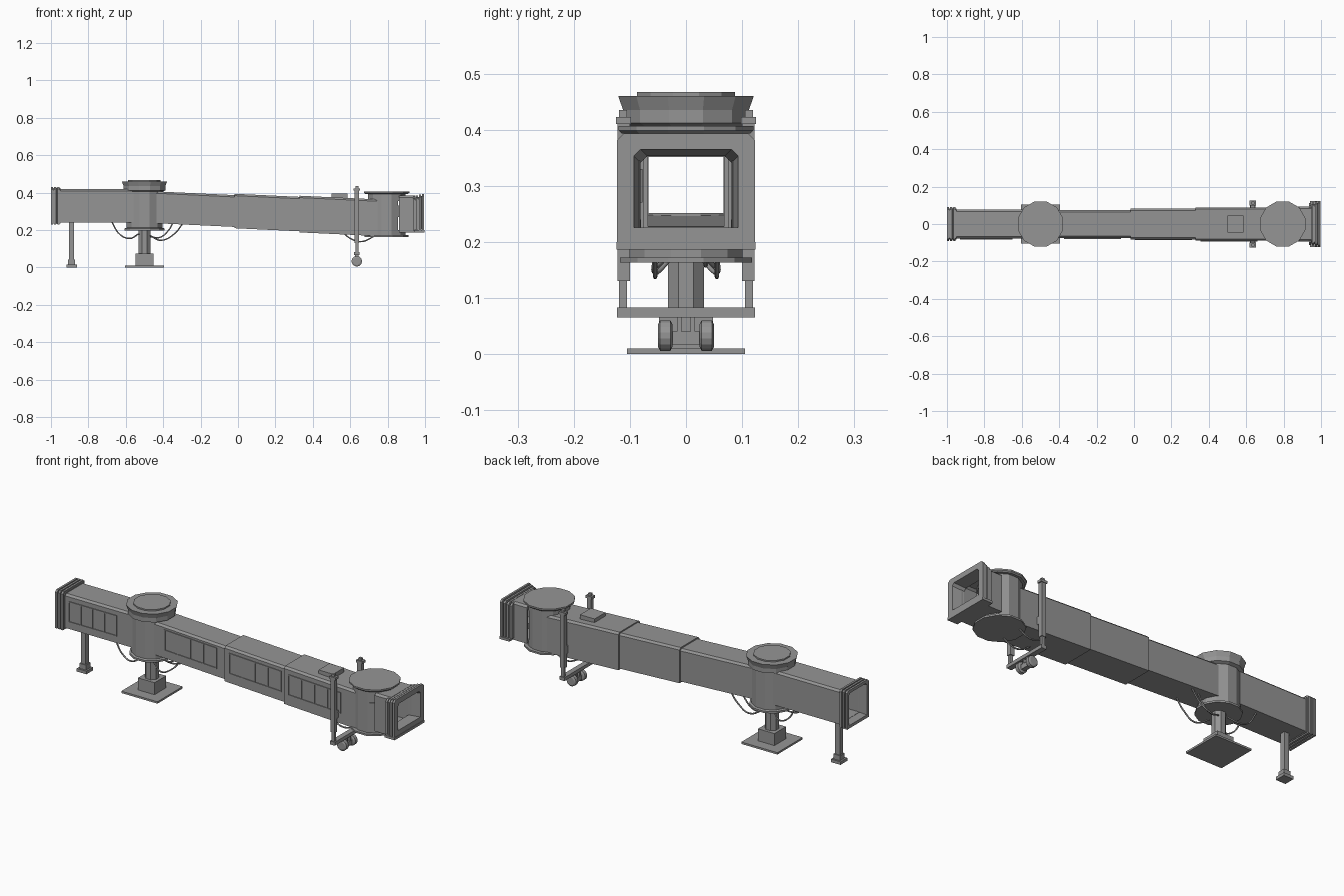
import bpy, bmesh, math
from mathutils import Vector

cube = bpy.data.objects.get("Cube")
if cube:
    bpy.data.objects.remove(cube)

grey = bpy.data.materials.new("plain grey")
grey.use_nodes = True
grey.diffuse_color = (0.3, 0.3, 0.3, 1)
grey.node_tree.nodes["Principled BSDF"].inputs["Base Color"].default_value = (0.3, 0.3, 0.3, 1)

SLOPE = -0.047          # fall of the telescoping walkway
START = -0.41


def finish(name, bm):
    bmesh.ops.recalc_face_normals(bm, faces=bm.faces)
    mesh = bpy.data.meshes.new(name)
    bm.to_mesh(mesh)
    bm.free()
    mesh.materials.append(grey)
    ob = bpy.data.objects.new(name, mesh)
    bpy.context.collection.objects.link(ob)
    return ob


def box(name, x, y, z, slope=0.0):
    """Box from (low, high) ranges, sheared in z along x."""
    bm = bmesh.new()
    bmesh.ops.create_cube(bm, size=1)
    for v in bm.verts:
        v.co = Vector([(a + b) / 2 + c * (b - a) for c, (a, b) in zip(v.co, (x, y, z))])
        v.co.z += slope * (v.co.x - START)
    return finish(name, bm)


def lathe(name, cx, profile, sides=12, cy=0.0):
    """Faceted turned solid from (radius, z) points."""
    bm = bmesh.new()
    rings = []
    for r, z in profile:
        angles = [math.tau * (i + 0.5) / sides for i in range(sides)]
        rings.append([bm.verts.new((cx + r * math.cos(a), cy + r * math.sin(a), z)) for a in angles])
    for a, b in zip(rings, rings[1:]):
        for i in range(sides):
            j = (i + 1) % sides
            bm.faces.new((a[i], a[j], b[j], b[i]))
    bm.faces.new(rings[0])
    bm.faces.new(rings[-1])
    return finish(name, bm)


def sleeve(name, outer, wall, cut=0.01):
    """Open-ended hollow box; outer = (x, half width, bottom, top) stations."""
    wy, wz = wall
    (xa, ha, ba, ta), (xb, hb, bb, tb) = outer[0], outer[-1]
    inner = [(xb, hb - wy, bb + wz, tb - wz), (xa, ha - wy, ba + wz, ta - wz)]
    bm = bmesh.new()
    loops = []
    for x, h, b, t in list(outer) + inner:
        pts = [(-h, b), (h, b), (h, t - cut), (h - cut, t), (cut - h, t), (-h, t - cut)]
        loops.append([bm.verts.new((x, y, z)) for y, z in pts])
    for a, b in zip(loops, loops[1:] + loops[:1]):
        for i in range(6):
            j = (i + 1) % 6
            bm.faces.new((a[i], a[j], b[j], b[i]))
    return finish(name, bm)


def cut_passage(ob, x, y, z):
    cutter = box("passage_cutter", x, y, z)
    cutter.hide_render = True
    mod = ob.modifiers.new("passage", 'BOOLEAN')
    mod.operation, mod.object, mod.solver = 'DIFFERENCE', cutter, 'EXACT'
    bpy.context.view_layer.objects.active = ob
    bpy.ops.object.modifier_apply(modifier=mod.name)
    bpy.data.objects.remove(cutter)


def window_band(name, x0, x1, y, z0, z1, slope=0.0):
    """Thin frame with four panes on the front wall."""
    ys, t = (y - 0.004, y + 0.001), 0.005
    for label, z in (("sill", (z0, z0 + t)), ("head", (z1 - t, z1))):
        box(f"{name}_window_{label}", (x0, x1), ys, z, slope)
    step = (x1 - x0 - t) / 4
    for i in range(5):
        xa = x0 + i * step
        box(f"{name}_window_post_{i + 1}", (xa, xa + t), ys, (z0, z1), slope)


def cable(name, points, radius=0.004):
    data = bpy.data.curves.new(name, 'CURVE')
    data.dimensions, data.bevel_depth = '3D', radius
    data.bevel_resolution, data.resolution_u = 1, 6
    sp = data.splines.new('BEZIER')
    sp.bezier_points.add(len(points) - 1)
    for p, co in zip(sp.bezier_points, points):
        p.co = co
        p.handle_left_type = p.handle_right_type = 'AUTO'
    data.materials.append(grey)
    bpy.context.collection.objects.link(bpy.data.objects.new(name, data))


# Fixed walkway and its terminal bellows
sleeve("fixed_walkway", [(-0.96, 0.078, 0.24, 0.418), (-0.56, 0.078, 0.24, 0.418)], (0.009, 0.012))
window_band("fixed_walkway", -0.93, -0.65, -0.078, 0.275, 0.385)
ribs = []
for i in range(3):
    x = -1 + i * 0.017
    ribs += [(x, 0.09, 0.23, 0.43), (x + 0.011, 0.09, 0.23, 0.43),
             (x + 0.012, 0.084, 0.236, 0.424), (x + 0.016, 0.084, 0.236, 0.424)]
sleeve("terminal_bellows", ribs, (0.016, 0.016))

# Telescoping walkway, three nested sections
for name, x0, x1, half, tall in (("inner_section", -0.46, 0.0, 0.075, 0.085),
                                 ("middle_section", -0.02, 0.35, 0.082, 0.092),
                                 ("outer_section", 0.33, 0.745, 0.089, 0.098)):
    mid = [0.32 + SLOPE * (x - START) for x in (x0, x1)]
    sleeve(name, [(x, half, m - tall, m + tall) for x, m in zip((x0, x1), mid)], (0.007, 0.012))
    left = max(x0, -0.4) + 0.025
    window_band(name, left, left + 0.305, -half, 0.275, 0.385, SLOPE)

# Roof unit
box("roof_unit", (0.5, 0.585), (-0.045, 0.045), (0.355, 0.394))

# Rotunda with flared roof
RX = -0.5
rotunda = lathe("rotunda_body", RX, [(0.11, 0.198), (0.11, 0.208), (0.1, 0.212), (0.1, 0.405), (0.116, 0.412),
                                     (0.116, 0.435), (0.125, 0.46)])
cut_passage(rotunda, (-0.65, -0.35), (-0.067, 0.067), (0.252, 0.4))
lathe("rotunda_cap", RX, [(0.09, 0.455), (0.09, 0.467)])

# Rotunda pedestal
lathe("pedestal_column", RX, [(0.035, 0.07), (0.035, 0.2)], 8)
box("pedestal_block", (RX - 0.048, RX + 0.048), (-0.048, 0.048), (0.008, 0.073))
box("pedestal_base_plate", (RX - 0.105, RX + 0.105), (-0.105, 0.105), (0, 0.01))

# Support leg
LX = -0.89
for name, r, z in (("support_leg", 0.0135, (0.03, 0.242)), ("support_leg_collar", 0.019, (0.014, 0.042)),
                   ("support_leg_foot", 0.028, (0, 0.016))):
    box(name, (LX - r, LX + r), (-r, r), z)

# Cab with round roof and floor
CX = 0.795
cab = lathe("cab_body", CX, [(0.104, 0.17), (0.104, 0.398)])
cut_passage(cab, (0.6, 0.97), (-0.081, 0.081), (0.2, 0.355))
lathe("cab_roof", CX, [(0.118, 0.393), (0.125, 0.399), (0.125, 0.407)])
cab_floor = lathe("cab_floor", CX, [(0.122, 0.163), (0.122, 0.172)])
sleeve("cab_neck", [(0.86, 0.094, 0.187, 0.385), (0.95, 0.094, 0.187, 0.385)], (0.012, 0.013))

# Cab side window
pane = box("cab_window", (-0.002, 0.002), (-0.016, 0.016), (0.27, 0.33))
pane.rotation_euler.z = math.radians(-60)
pane.location = (CX + 0.101 * math.cos(math.radians(60)), -0.101 * math.sin(math.radians(60)), 0)

# Flared aircraft bellows and bumper
ribs = []
for i in range(4):
    x, grow = 0.935 + i * 0.0165, i * 0.004
    h, b, t = 0.111 + grow, 0.198, 0.381 + grow
    ribs += [(x, h, b, t), (x + 0.011, h, b, t), (x + 0.012, h - 0.008, b + 0.005, t - 0.008),
             (x + 0.0155, h - 0.008, b + 0.005, t - 0.008)]
sleeve("aircraft_bellows", ribs[:-2], (0.03, 0.028), 0.012)
box("aircraft_bumper", (0.94, 0.998), (-0.124, 0.124), (0.187, 0.2))

# Lift columns, cross beam and wheels
WX = 0.635
for side, s in (("left", 1), ("right", -1)):
    def post(name, w, y0, y1, z):
        box(f"{side}_{name}", (WX - w, WX + w), tuple(sorted((s * y0, s * y1))), z)
    post("lift_column", 0.012, 0.1, 0.122, (0.13, 0.412))
    post("lift_cap", 0.018, 0.098, 0.125, (0.41, 0.423))
    post("lift_motor", 0.008, 0.105, 0.119, (0.42, 0.435))
    post("lift_ram", 0.008, 0.105, 0.119, (0.08, 0.135))
    post("lift_bracket", 0.012, 0.08, 0.102, (0.2, 0.24))
    post("bogie_strut", 0.01, 0.008, 0.016, (0.03, 0.07))
    # Wheel turned onto its side
    wheel = lathe(f"{side}_wheel", 0, [(0.02, -0.013), (0.028, -0.009), (0.028, 0.009), (0.02, 0.013)], 16)
    wheel.rotation_euler.x = math.pi / 2
    wheel.location = (WX, s * 0.037, 0.033)
box("cross_beam", (WX - 0.014, WX + 0.014), (-0.123, 0.123), (0.065, 0.083))
box("wheel_axle", (WX - 0.012, WX + 0.012), (-0.028, 0.028), (0.016, 0.04))

# Hanging cables
for i, y in enumerate((-0.055, 0.055)):
    cable(f"fixed_side_cable_{i + 1}", [(-0.675, y, 0.243), (-0.63, y, 0.175), (-0.58, y, 0.155), (-0.53, y * 0.5, 0.18)])
    cable(f"bridge_side_cable_{i + 1}", [(-0.47, y * 0.5, 0.17), (-0.41, y, 0.145), (-0.34, y, 0.18), (-0.295, y, 0.235)])
    cable(f"cab_cable_{i + 1}", [(0.56, y, 0.185), (0.61, y, 0.15), (0.66, y, 0.138), (0.735, y, 0.17)])
cable("inner_bridge_cable", [(-0.47, 0.035, 0.165), (-0.42, 0.035, 0.16), (-0.37, 0.035, 0.2), (-0.35, 0.035, 0.235)])
